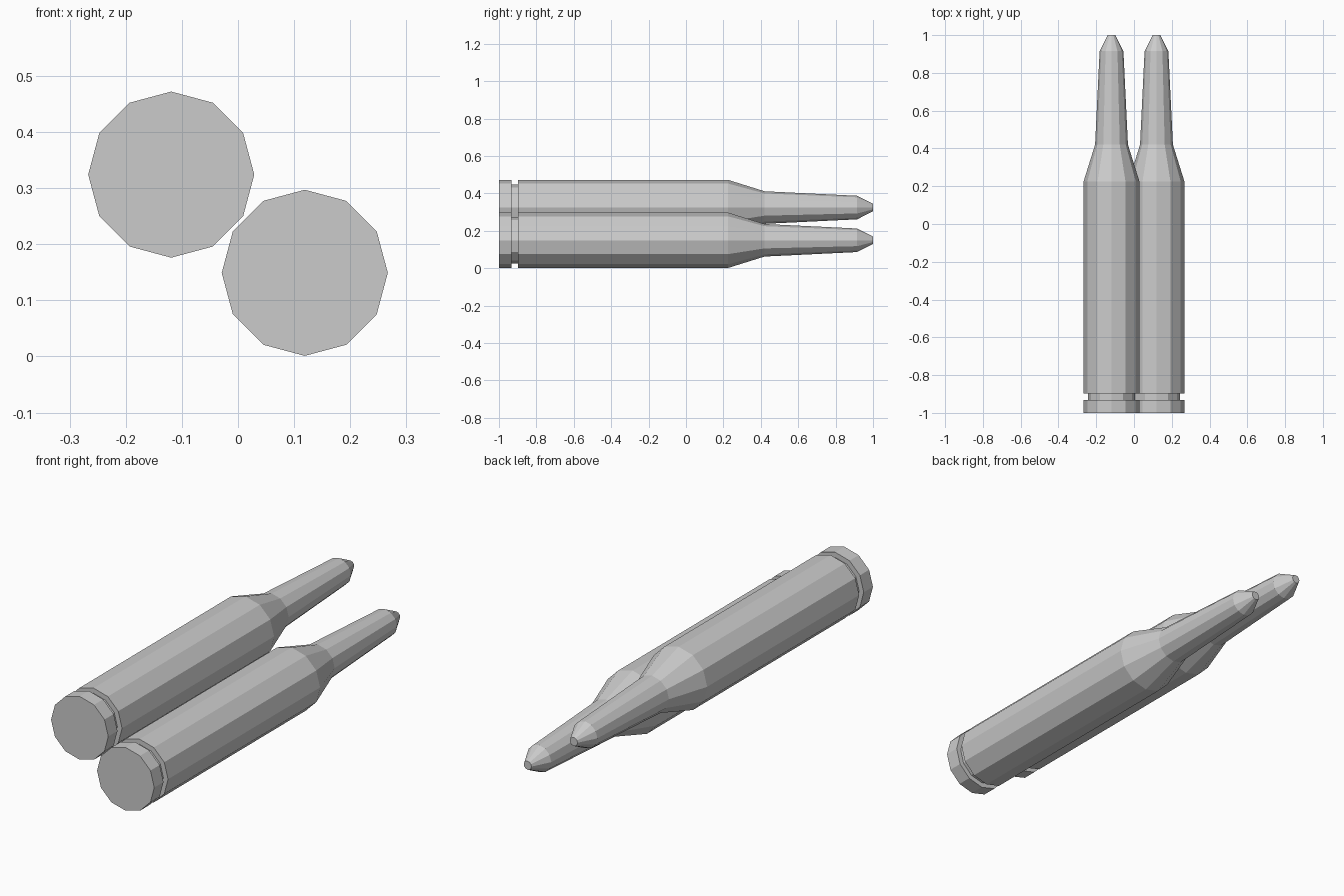
import bpy, bmesh, math

if "Cube" in bpy.data.objects:
    bpy.data.objects.remove(bpy.data.objects["Cube"])

SIDES = 12


def lathe(name, profile, centre, cap_start=False, cap_end=False):
    """Flat-faced turned part along y from (y, radius) pairs."""
    bm = bmesh.new()
    rings = []
    for y, r in profile:
        rings.append([bm.verts.new((r * math.cos(2 * math.pi * i / SIDES), y,
                                    r * math.sin(2 * math.pi * i / SIDES)))
                      for i in range(SIDES)])
    for a, b in zip(rings, rings[1:]):
        for i in range(SIDES):
            j = (i + 1) % SIDES
            bm.faces.new((a[i], b[i], b[j], a[j]))
    if cap_start:
        bm.faces.new(rings[0])
    if cap_end:
        bm.faces.new(rings[-1][::-1])
    bmesh.ops.recalc_face_normals(bm, faces=bm.faces)
    # open ends: make sure the sides face outwards
    bm.faces.ensure_lookup_table()
    f = bm.faces[0]
    c = f.calc_center_median()
    if f.normal.x * c.x + f.normal.z * c.z < 0:
        bmesh.ops.reverse_faces(bm, faces=bm.faces)
    mesh = bpy.data.meshes.new(name)
    bm.to_mesh(mesh)
    bm.free()
    obj = bpy.data.objects.new(name, mesh)
    obj.location = (centre[0], 0, centre[1])
    bpy.context.collection.objects.link(obj)
    return obj


# casing: rim, extractor groove, body, shoulder
CASE = [(-1.0, 0.148), (-0.932, 0.148), (-0.932, 0.124), (-0.898, 0.124),
        (-0.898, 0.148), (0.225, 0.148), (0.42, 0.087)]
# projectile: long taper and blunt tip
TIP = [(0.42, 0.087), (0.915, 0.063), (1.0, 0.02)]

for side, centre in (("left", (-0.119, 0.324)), ("right", (0.119, 0.149))):
    lathe("casing_" + side, CASE, centre, cap_start=True)
    lathe("projectile_" + side, TIP, centre, cap_end=True)
